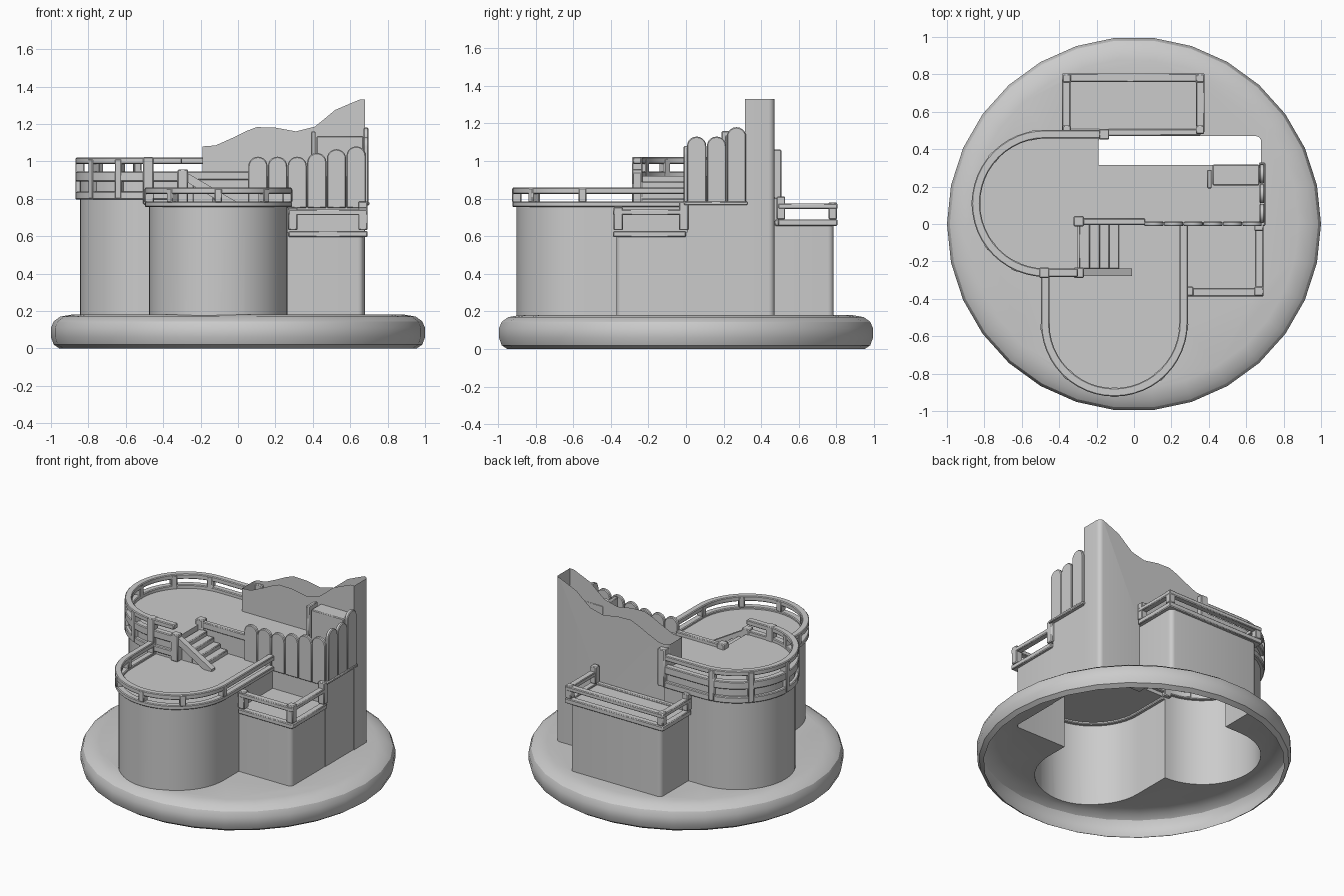
import bpy, bmesh, math
from mathutils import Vector

if "Cube" in bpy.data.objects:
    bpy.data.objects.remove(bpy.data.objects["Cube"])

grey = bpy.data.materials.new("stone grey")
grey.diffuse_color = (0.6, 0.6, 0.6, 1)
grey.use_nodes = True
grey.node_tree.nodes["Principled BSDF"].inputs["Base Color"].default_value = grey.diffuse_color


def make(name, bm, smooth=True, bevel=0):
    bmesh.ops.recalc_face_normals(bm, faces=bm.faces)
    me = bpy.data.meshes.new(name)
    bm.to_mesh(me)
    bm.free()
    me.materials.append(grey)
    ob = bpy.data.objects.new(name, me)
    bpy.context.collection.objects.link(ob)
    if bevel:
        m = ob.modifiers.new("chamfer", 'BEVEL')
        m.width, m.segments, m.angle_limit = bevel, 1, math.radians(40)
    if smooth:
        bpy.context.view_layer.objects.active = ob
        bpy.ops.object.select_all(action='DESELECT')
        ob.select_set(True)
        bpy.ops.object.shade_smooth_by_angle(angle=math.radians(30))
    return ob


def extrude(bm, pts, d):
    f = bm.faces.new([bm.verts.new(p) for p in pts])
    r = bmesh.ops.extrude_face_region(bm, geom=[f])
    bmesh.ops.translate(bm, vec=d, verts=[v for v in r['geom'] if isinstance(v, bmesh.types.BMVert)])


def prism(name, pts, z0, z1):
    bm = bmesh.new()
    extrude(bm, [(x, y, z0) for x, y in pts], (0, 0, z1 - z0))
    return make(name, bm, False)


def arc(cx, cy, r, a0, a1, n=24):
    return [(cx + r * math.cos(math.radians(a0 + (a1 - a0) * i / n)),
             cy + r * math.sin(math.radians(a0 + (a1 - a0) * i / n))) for i in range(n + 1)]


def round_rect(x0, y0, x1, y1, r=0.03):
    return (arc(x1 - r, y1 - r, r, 0, 90, 4) + arc(x0 + r, y1 - r, r, 90, 180, 4) +
            arc(x0 + r, y0 + r, r, 180, 270, 4) + arc(x1 - r, y0 + r, r, 270, 360, 4))


def rail(name, path, z0, z1, w=0.045):
    """Rectangular beam swept along a flat path with mitred corners."""
    bm = bmesh.new()
    P = [Vector(p) for p in path]
    rings = []
    for i, p in enumerate(P):
        a = (p - P[i - 1]).normalized() if i else (P[1] - p).normalized()
        b = (P[i + 1] - p).normalized() if i < len(P) - 1 else a
        na, nb = Vector((-a.y, a.x)), Vector((-b.y, b.x))
        m = (na + nb).normalized()
        m *= w / 2 / max(0.4, m.dot(na))
        rings.append([bm.verts.new((q.x, q.y, z)) for q, z in
                      ((p + m, z0), (p + m, z1), (p - m, z1), (p - m, z0))])
    for r, s in zip(rings, rings[1:]):
        for k in range(4):
            bm.faces.new((r[k], r[(k + 1) % 4], s[(k + 1) % 4], s[k]))
    bm.faces.new(rings[0])
    bm.faces.new(rings[-1])
    return make(name, bm, True, 0.005)


def post(name, x, y, z0, z1, w=0.05, ang=0, d=None):
    dx, dy = math.cos(math.radians(ang)) * w / 2, math.sin(math.radians(ang)) * w / 2
    return rail(name, [(x - dx, y - dy), (x + dx, y + dy)], z0, z1, d or w)


# --- main shell: base, towers, side boxes and rock merged, open underneath
bm = bmesh.new()
N = 30
prof = [(0.955, 0), (0.985, 0.02), (1.0, 0.06), (1.0, 0.11), (0.985, 0.145), (0.95, 0.17), (0.88, 0.182)]
rings = [[bm.verts.new((r * math.cos(2 * math.pi * i / N), r * math.sin(2 * math.pi * i / N), z))
          for i in range(N)] for r, z in prof]
for a, b in zip(rings, rings[1:]):
    for i in range(N):
        bm.faces.new((a[i], a[(i + 1) % N], b[(i + 1) % N], b[i]))
bm.faces.new(rings[0])
bm.faces.new(rings[-1])
shell = make("base_and_towers", bm, False)

upper = arc(-0.475, 0.11, 0.37, 90, 270) + [(-0.3, -0.26), (-0.3, 0.005), (0.675, 0.005),
                                            (0.675, 0.455), (-0.17, 0.455), (-0.17, 0.48)]
lower = arc(-0.105, -0.53, 0.37, 180, 360) + [(0.265, 0.1), (-0.475, 0.1)]
parts = [prism("upper_tower", upper, 0.1, 0.92),
         prism("lower_tower", lower, 0.1, 0.77),
         prism("right_box", round_rect(0.15, -0.37, 0.672, 0.1), 0.1, 0.62),
         prism("back_box", round_rect(-0.355, 0.4, 0.35, 0.785), 0.1, 0.68)]
# ragged rock wall
bm = bmesh.new()
crest = [(-0.19, 1.08), (-0.12, 1.085), (-0.03, 1.125), (0.04, 1.16), (0.1, 1.183), (0.2, 1.18), (0.31, 1.16),
         (0.41, 1.185), (0.46, 1.225), (0.52, 1.275), (0.59, 1.305), (0.65, 1.33), (0.68, 1.33)]
extrude(bm, [(x, 0.315, z) for x, z in [(-0.19, 0.11)] + crest + [(0.68, 0.11)]], (0, 0.155, 0))
corner = [e for e in bm.edges if abs(e.verts[0].co.z - e.verts[1].co.z) > 0.5 and e.verts[0].co.y > 0.4]
bmesh.ops.bevel(bm, geom=corner, offset=0.03, segments=4, profile=0.5, affect='EDGES')
parts.append(make("rock_wall", bm, False))

bpy.context.view_layer.objects.active = shell
for p in parts:
    m = shell.modifiers.new("join", 'BOOLEAN')
    m.operation, m.solver, m.object = 'UNION', 'EXACT', p
    bpy.ops.object.modifier_apply(modifier=m.name)
for p in parts:
    bpy.data.objects.remove(p)
# open the underside and the top of the rock
bm = bmesh.new()
bm.from_mesh(shell.data)
bm.normal_update()
gone = [f for f in bm.faces if (f.normal.z < -0.9 and f.calc_center_median().z < 0.15)
        or (f.normal.z > 0.3 and f.calc_center_median().z > 1.0)]
bmesh.ops.delete(bm, geom=gone, context='FACES')
bm.to_mesh(shell.data)
bm.free()
bpy.ops.object.select_all(action='DESELECT')
shell.select_set(True)
bpy.ops.object.shade_smooth_by_angle(angle=math.radians(30))

# --- upper tower railing: three stacked rings with short posts
U = [(-0.17, 0.48)] + arc(-0.475, 0.11, 0.37, 90, 270) + [(-0.3, -0.26)]
for n, (a, b) in enumerate(((0.795, 0.838), (0.892, 0.945), (0.985, 1.02))):
    rail("upper_ring_%d" % n, U, a, b)
for ang in (100, 138, 180, 217, 245):
    x, y = arc(-0.475, 0.11, 0.37, ang, ang, 1)[0]
    post("upper_post", x, y, 0.8, 1.012, 0.04, ang + 90, 0.05)
post("upper_corner_post", -0.48, -0.26, 0.77, 1.022, 0.055)
post("upper_end_post", -0.16, 0.48, 0.8, 1.06, 0.055)

# --- lower tower railing
L = [(-0.475, -0.26)] + arc(-0.105, -0.53, 0.37, 180, 360) + [(0.265, 0)]
rail("lower_lip", L, 0.755, 0.785)
rail("lower_rail", L, 0.825, 0.86)
for ang in (183, 228, 270, 311, 357):
    x, y = arc(-0.105, -0.53, 0.37, ang, ang, 1)[0]
    post("lower_post", x, y, 0.78, 0.855, 0.04, ang + 90, 0.05)

# --- stairs from the upper to the lower floor
for i in range(4):
    x = -0.24 + 0.052 * i
    post("stair_step", x - 0.025, -0.12, 0.765, 0.89 - 0.03 * i, 0.06, 0, 0.24)
bm = bmesh.new()
extrude(bm, [(-0.3, -0.278, 0.955), (-0.3, -0.278, 0.905), (-0.07, -0.278, 0.768),
             (-0.01, -0.278, 0.768), (-0.01, -0.278, 0.785)], (0, 0.04, 0))
make("stair_stringer", bm, False)
for y in (-0.26, 0.015):
    post("stair_post", -0.295, y, 0.77, 0.957, 0.055)
rail("landing_beam", [(-0.3, 0.012), (0.06, 0.012)], 0.9, 0.945, 0.035)

# --- right box railing
R = [(0.27, -0.365), (0.67, -0.365), (0.67, 0)]
rail("right_lip", R, 0.595, 0.628)
rail("right_rail", R, 0.712, 0.743)
for x, y, z in ((0.293, -0.36, 0.752), (0.668, -0.36, 0.755), (0.668, -0.012, 0.785)):
    post("right_post", x, y, 0.632, z)

# --- back box railing
B = [(-0.362, 0.49), (-0.362, 0.783), (0.355, 0.783), (0.355, 0.49)]
rail("back_lip", B, 0.655, 0.69)
rail("back_rail", B, 0.745, 0.775)
rail("back_inner_lip", [(-0.362, 0.49), (0.355, 0.49)], 0.655, 0.69, 0.035)
for x in (-0.36, 0.353):
    post("back_post", x, 0.78, 0.69, 0.78, 0.045)
    post("back_wall_post", x, 0.505, 0.69, 0.81, 0.045)


# --- round-topped fence planks
def plank(x, y, along, z0, z1):
    w, out = 0.103, Vector((along[1], -along[0], 0)) * 0.025
    prof = [(0, z0), (w, z0)] + arc(w / 2, z1 - w * 0.5, w / 2, 0, 180, 10)
    bm = bmesh.new()
    extrude(bm, [(x + along[0] * s, y + along[1] * s, z) for s, z in prof], out)
    make("fence_plank", bm, True, 0.005)


for i, top in enumerate((1.025, 1.025, 1.025, 1.045, 1.065, 1.08)):
    plank(0.055 + 0.105 * i, 0.013, (1, 0), 0.75, top)
for i, top in enumerate((1.13, 1.13, 1.18)):
    plank(0.672, 0.005 + 0.106 * i, (0, 1), 0.775, top)
rail("fence_sill", [(0.685, -0.01), (0.685, 0.328)], 0.765, 0.785, 0.035)

# --- raised ledge behind the fence
post("ledge_block", 0.545, 0.262, 0.9, 1.135, 0.25, 0, 0.11)
post("ledge_plank", 0.403, 0.24, 0.91, 1.16, 0.025, 0, 0.1)
